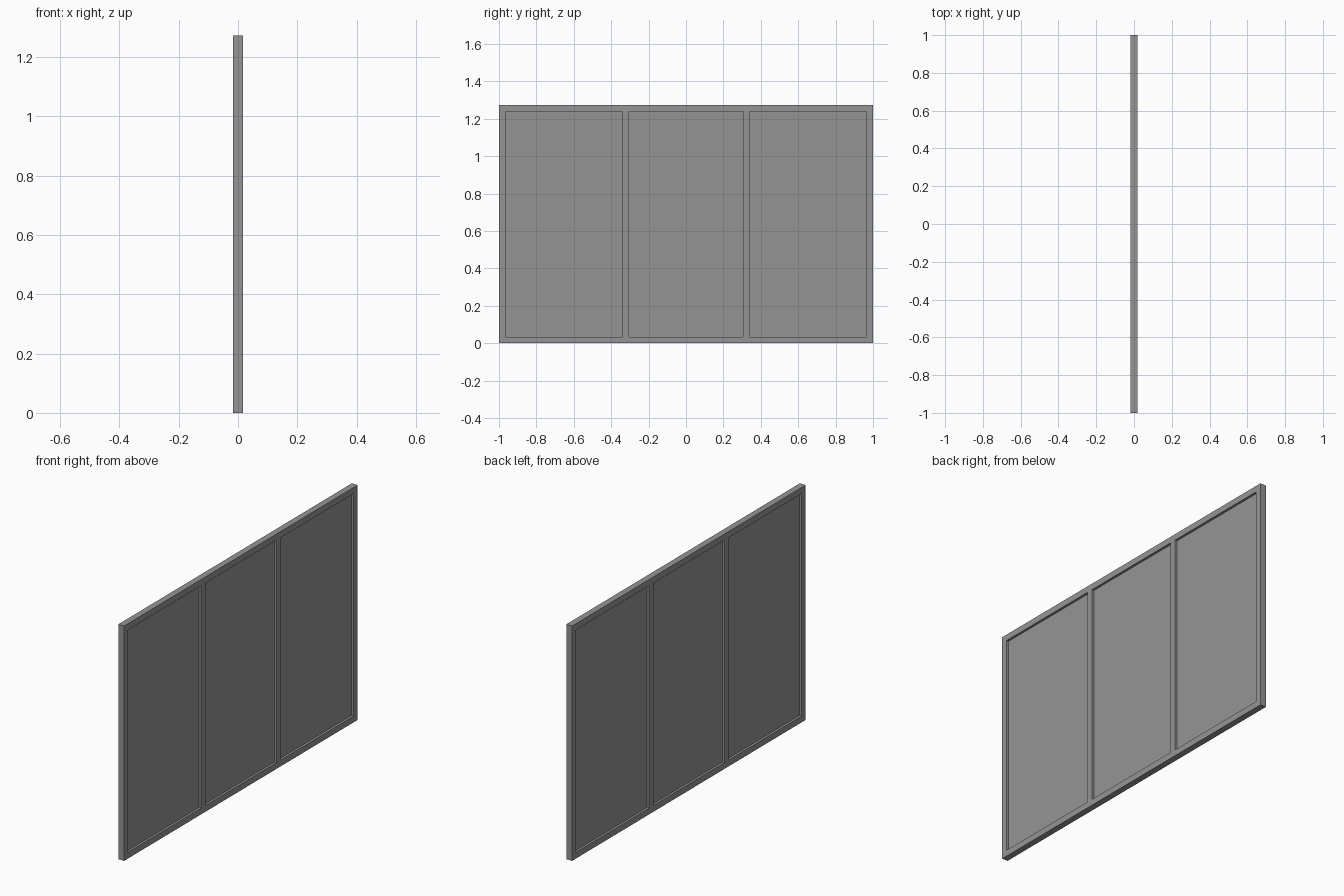
import bpy, bmesh

if "Cube" in bpy.data.objects:
    bpy.data.objects.remove(bpy.data.objects["Cube"])

HEIGHT = 1.273
DEPTH = 0.0345         # frame thickness along x
PANE_DEPTH = 0.009     # pane thickness, recessed on both faces
Y_CUTS = [-1, -0.966, -0.340, -0.305, 0.305, 0.340, 0.966, 1]
Z_CUTS = [0, 0.034, HEIGHT - 0.034, HEIGHT]

# Dark grey finish shared by all parts
dark_grey = bpy.data.materials.new("dark_grey")
dark_grey.diffuse_color = (0.3, 0.3, 0.3, 1)
dark_grey.use_nodes = True
dark_grey.node_tree.nodes["Principled BSDF"].inputs["Base Color"].default_value = dark_grey.diffuse_color


def slab(name, ys, zs, depth, keep):
    """Extrude the kept cells of a y/z grid along x, centred on x = 0."""
    bm = bmesh.new()
    for i in range(len(ys) - 1):
        for k in range(len(zs) - 1):
            if keep(i, k):
                corners = [(ys[i], zs[k]), (ys[i + 1], zs[k]),
                           (ys[i + 1], zs[k + 1]), (ys[i], zs[k + 1])]
                bm.faces.new([bm.verts.new((-depth / 2, y, z)) for y, z in corners])
    bmesh.ops.remove_doubles(bm, verts=bm.verts, dist=1e-5)
    result = bmesh.ops.extrude_face_region(bm, geom=bm.faces[:], use_keep_orig=True)
    moved = [g for g in result["geom"] if isinstance(g, bmesh.types.BMVert)]
    bmesh.ops.translate(bm, verts=moved, vec=(depth, 0, 0))
    bmesh.ops.recalc_face_normals(bm, faces=bm.faces)
    mesh = bpy.data.meshes.new(name)
    bm.to_mesh(mesh)
    bm.free()
    mesh.materials.append(dark_grey)
    obj = bpy.data.objects.new(name, mesh)
    bpy.context.collection.objects.link(obj)
    return obj


# Outer frame with two mullions: every grid cell except the three openings
slab("window_frame", Y_CUTS, Z_CUTS, DEPTH,
     lambda i, k: not (k == 1 and i in (1, 3, 5)))

# Recessed pane in each opening
for n, i in enumerate((1, 3, 5), 1):
    slab(f"pane_{n}", Y_CUTS[i:i + 2], Z_CUTS[1:3], PANE_DEPTH, lambda i, k: True)
